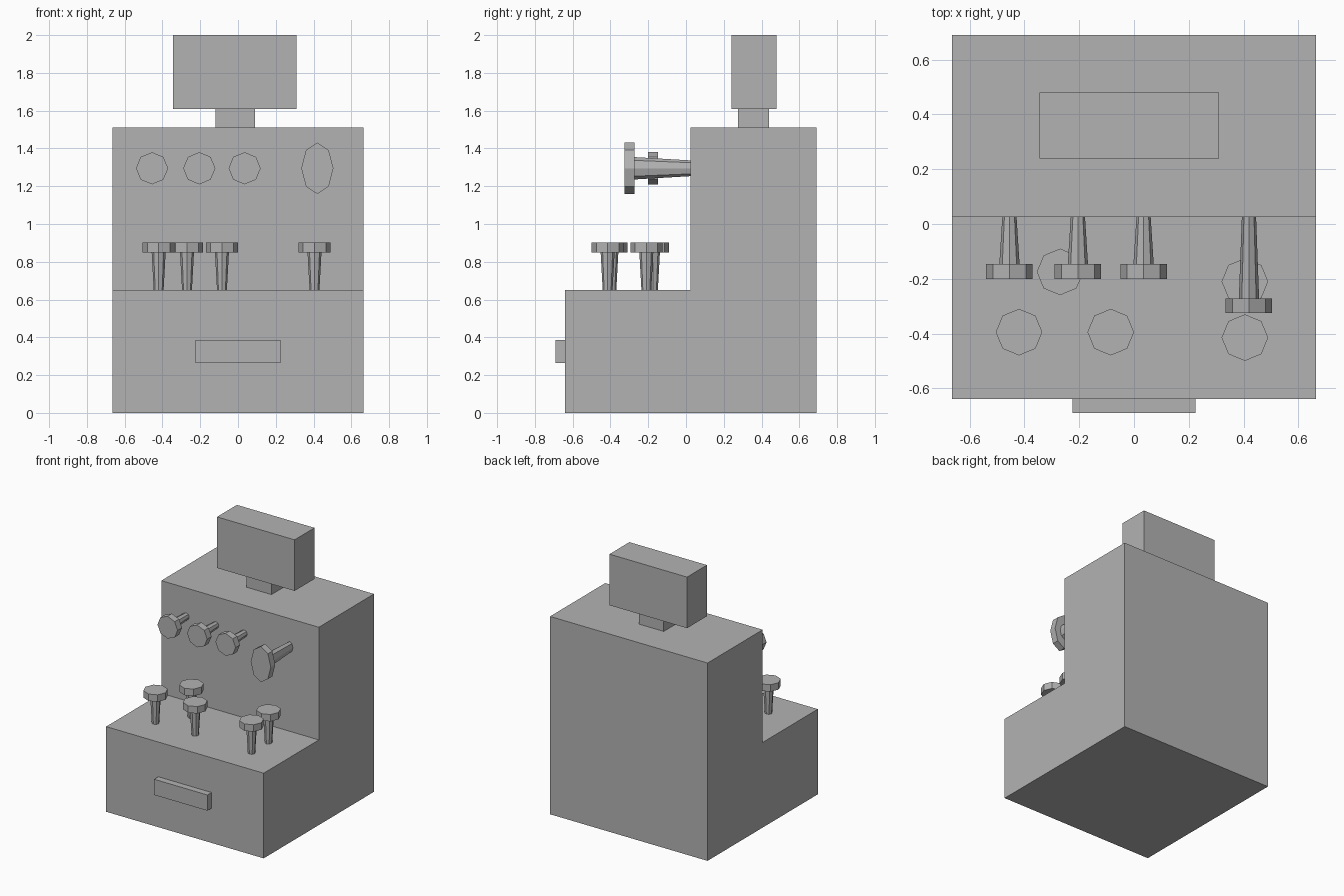
import bpy
import bmesh
from math import cos, sin, pi
from mathutils import Matrix, Vector

cube = bpy.data.objects.get("Cube")
if cube:
    bpy.data.objects.remove(cube, do_unlink=True)

grey = bpy.data.materials.new("plain_grey")
grey.use_nodes = True
colour = (0.45, 0.45, 0.45, 1)
grey.diffuse_color = colour
grey.node_tree.nodes["Principled BSDF"].inputs["Base Color"].default_value = colour


def finish(name, bm):
    bmesh.ops.recalc_face_normals(bm, faces=bm.faces)
    mesh = bpy.data.meshes.new(name)
    bm.to_mesh(mesh)
    bm.free()
    mesh.materials.append(grey)
    obj = bpy.data.objects.new(name, mesh)
    bpy.context.collection.objects.link(obj)
    return obj


def box(name, low, high):
    low, high = Vector(low), Vector(high)
    bm = bmesh.new()
    bmesh.ops.create_cube(bm, size=1)
    bmesh.ops.scale(bm, vec=high - low, verts=bm.verts)
    bmesh.ops.translate(bm, vec=(low + high) / 2, verts=bm.verts)
    return finish(name, bm)


def knob(name, base, stem, facing_front=False, stretch=1.0):
    """Eight-sided cap on a stem that narrows towards its base."""
    bm = bmesh.new()
    for r1, r2, z1, z2 in ((0.026, 0.037, 0, stem),
                           (0.085, 0.085, stem, stem + 0.053)):
        bmesh.ops.create_cone(
            bm, cap_ends=True, segments=8, radius1=r1, radius2=r2, depth=z2 - z1,
            matrix=Matrix.Translation((0, 0, (z1 + z2) / 2)))
    bmesh.ops.scale(bm, vec=(1, stretch, 1), verts=bm.verts)
    if facing_front:
        bm.transform(Matrix.Rotation(pi / 2, 4, "X"))
    bm.transform(Matrix.Translation(base))
    return finish(name, bm)


# Stepped cabinet: side profile extruded across the width
bm = bmesh.new()
profile = ((-0.64, 0), (0.69, 0), (0.69, 1.51), (0.025, 1.51), (0.025, 0.65), (-0.64, 0.65))
side = bm.faces.new([bm.verts.new((-0.665, y, z)) for y, z in profile])
extruded = bmesh.ops.extrude_face_region(bm, geom=[side])
moved = [v for v in extruded["geom"] if isinstance(v, bmesh.types.BMVert)]
bmesh.ops.translate(bm, vec=(1.33, 0, 0), verts=moved)
# Restore the starting side if the extrusion removed it
if not any(all(v.co.x < 0 for v in f.verts) for f in bm.faces):
    bmesh.ops.holes_fill(bm, edges=bm.edges, sides=6)
finish("cabinet", bm)

# Drawer handle, and display box on its neck
box("drawer_handle", (-0.225, -0.69, 0.265), (0.225, -0.64, 0.385))
box("display_neck", (-0.12, 0.275, 1.51), (0.09, 0.44, 1.61))
box("display_box", (-0.345, 0.24, 1.61), (0.31, 0.48, 2.0))

# Knobs standing on the counter
for i, (x, y) in enumerate(((-0.42, -0.395), (-0.085, -0.395), (-0.27, -0.175),
                            (0.405, -0.415), (0.405, -0.21))):
    knob(f"counter_knob_{i + 1}", (x, y, 0.65), 0.2)

# Knobs on the upright panel, the last one long and oval
for i, x in enumerate((-0.455, -0.205, 0.035)):
    knob(f"panel_knob_{i + 1}", (x, 0.025, 1.295), 0.172, True)
knob("oval_panel_knob", (0.42, 0.025, 1.295), 0.297, True, 1.6)
